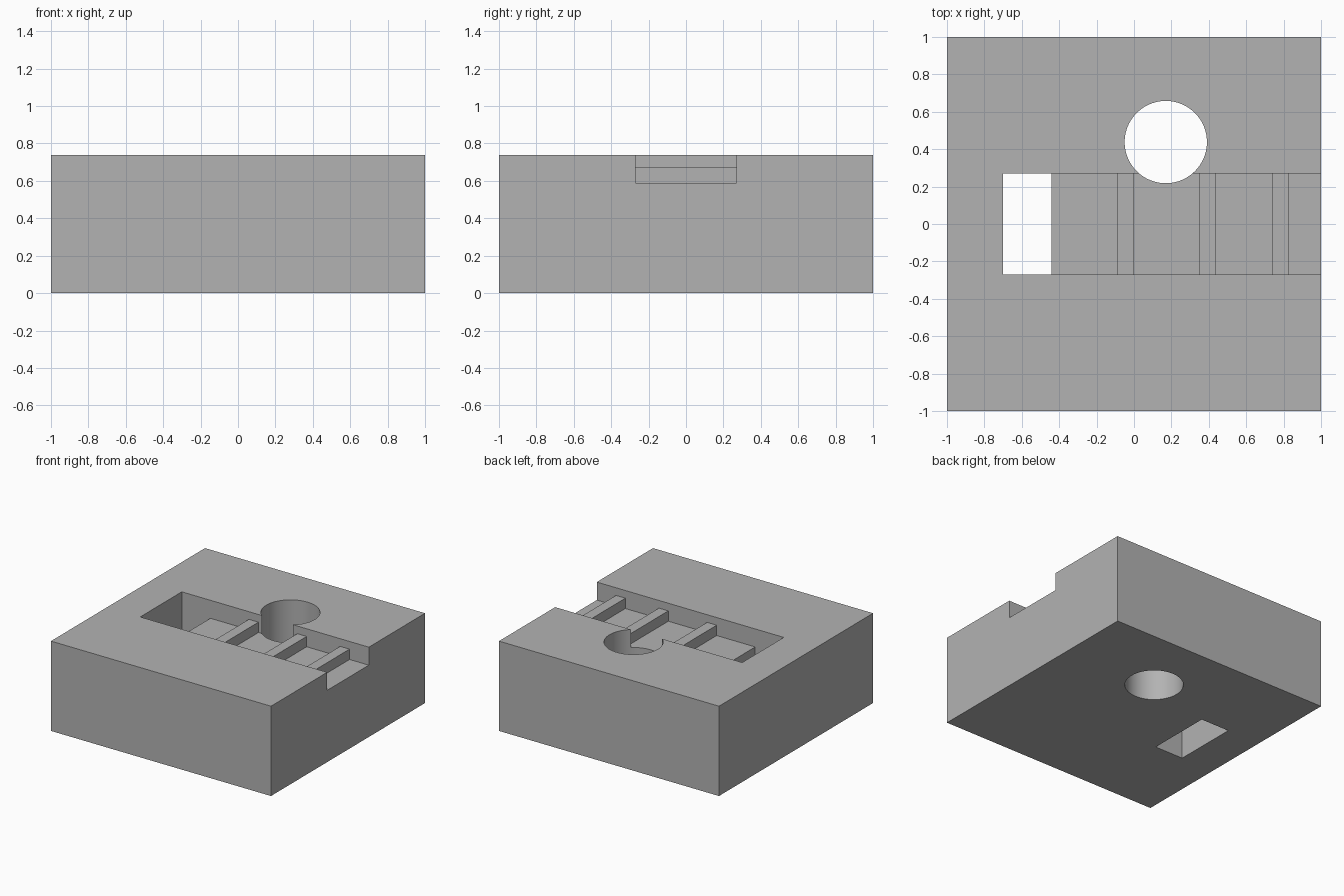
import bpy, bmesh
from math import radians

if "Cube" in bpy.data.objects:
    bpy.data.objects.remove(bpy.data.objects["Cube"], do_unlink=True)

HEIGHT = 0.738       # block height
FLOOR = 0.59         # channel floor
RIB_TOP = 0.675      # top of the cross ribs
HALF_WIDTH = 0.27    # half the channel width
RIBS = [(-0.09, -0.003), (0.35, 0.435), (0.74, 0.825)]

grey = bpy.data.materials.new("plain grey")
grey.use_nodes = True
colour = (0.45, 0.45, 0.45, 1)
grey.diffuse_color = colour
grey.node_tree.nodes["Principled BSDF"].inputs["Base Color"].default_value = colour


def extrude_profile(name, points, half_depth):
    """Extrude an (x, z) outline along y, centred on y = 0."""
    bm = bmesh.new()
    face = bm.faces.new([bm.verts.new((x, -half_depth, z)) for x, z in points])
    grown = bmesh.ops.extrude_face_region(bm, geom=[face])["geom"]
    verts = [g for g in grown if isinstance(g, bmesh.types.BMVert)]
    bmesh.ops.translate(bm, verts=verts, vec=(0, 2 * half_depth, 0))
    bmesh.ops.recalc_face_normals(bm, faces=bm.faces)
    mesh = bpy.data.meshes.new(name)
    bm.to_mesh(mesh)
    bm.free()
    obj = bpy.data.objects.new(name, mesh)
    obj.data.materials.append(grey)
    bpy.context.collection.objects.link(obj)
    return obj


# Main block
block = extrude_profile("block", [(-1, 0), (1, 0), (1, HEIGHT), (-1, HEIGHT)], 1)

# Channel with a rectangular through-slot at one end and ribs left standing
above = HEIGHT + 0.2
outline = [(-0.7, above), (-0.7, -0.2), (-0.44, -0.2), (-0.44, FLOOR)]
for start, end in RIBS:
    outline += [(start, FLOOR), (start, RIB_TOP), (end, RIB_TOP), (end, FLOOR)]
outline += [(1.2, FLOOR), (1.2, above)]
channel = extrude_profile("channel_cutter", outline, HALF_WIDTH)

# Round through-hole
bpy.ops.mesh.primitive_cylinder_add(vertices=96, radius=0.22, depth=2,
                                    location=(0.17, 0.438, HEIGHT / 2))
hole = bpy.context.object
hole.name = "hole_cutter"
hole.data.materials.append(grey)

# Cut the openings, then discard the cutters
bpy.ops.object.select_all(action="DESELECT")
block.select_set(True)
bpy.context.view_layer.objects.active = block
for cutter in (channel, hole):
    cutter.hide_render = True
    cut = block.modifiers.new(cutter.name, "BOOLEAN")
    cut.operation = "DIFFERENCE"
    cut.solver = "EXACT"
    cut.object = cutter
    bpy.ops.object.modifier_apply(modifier=cut.name)
    bpy.data.objects.remove(cutter, do_unlink=True)

# Smooth bore, crisp edges
bpy.ops.object.shade_smooth_by_angle(angle=radians(30))
